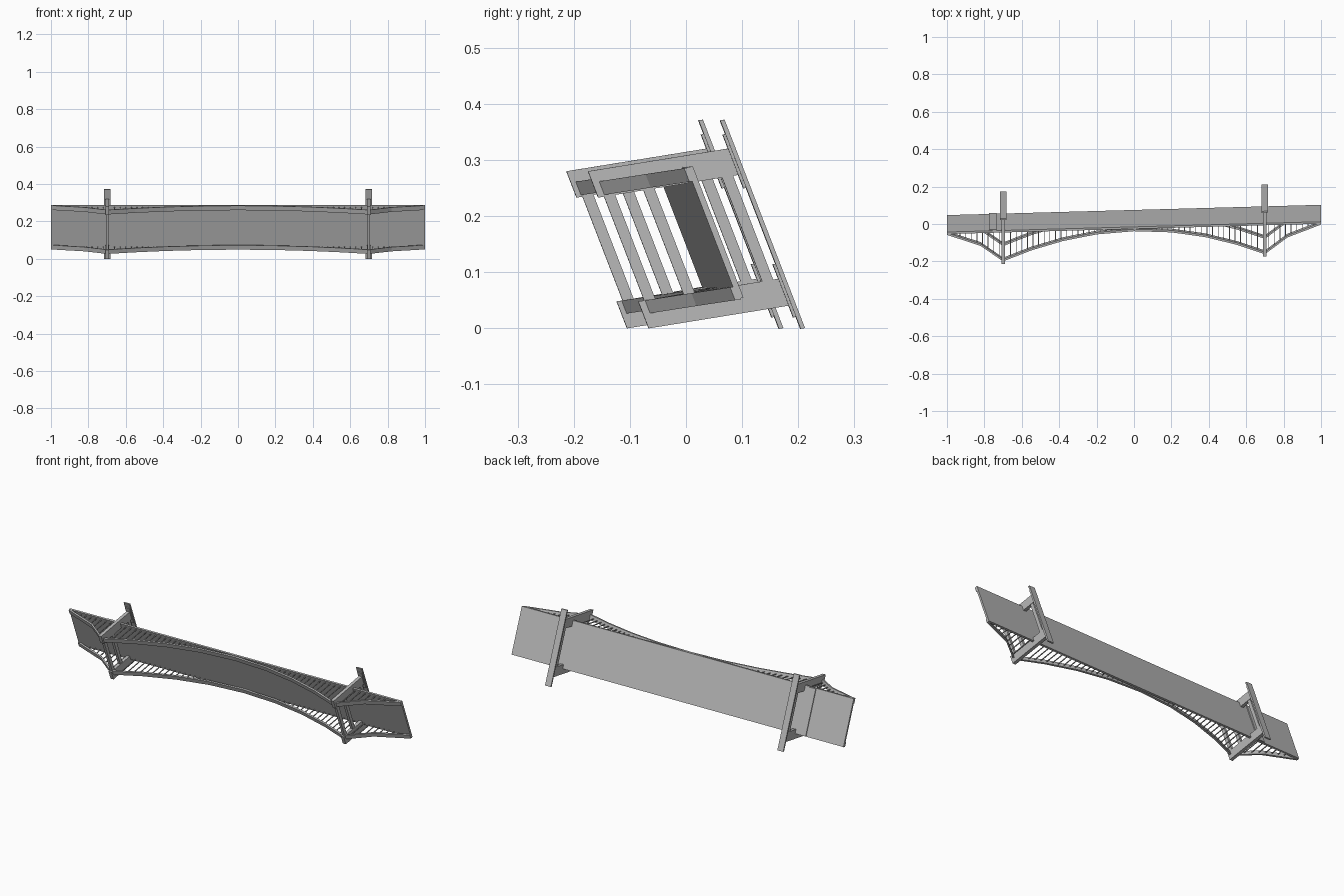
import bpy, bmesh
from mathutils import Vector

cube = bpy.data.objects.get("Cube")
if cube:
    bpy.data.objects.remove(cube)

grey = bpy.data.materials.new("concrete_grey")
grey.use_nodes = True
colour = (0.48, 0.48, 0.48, 1)
grey.diffuse_color = colour
grey.node_tree.nodes["Principled BSDF"].inputs["Base Color"].default_value = colour


# Skewed bridge frame: x along the span, u out of the roadway, h across it
def place(x, u, h):
    return Vector((x, 0.019 + 0.0275 * x - 0.386 * (h - 0.17) - 0.987 * u, h - 0.16 * u))


def add_box(bm, xs, us, hs):
    loft(bm, [(x, us) for x in xs], hs)


# Sweep a rectangular section along x; each station is (x, (u_low, u_high))
def loft(bm, stations, hs):
    rings = []
    for x, (lo, hi) in stations:
        corners = [(lo, hs[0]), (hi, hs[0]), (hi, hs[1]), (lo, hs[1])]
        rings.append([bm.verts.new(place(x, u, h)) for u, h in corners])
    for a, b in zip(rings, rings[1:]):
        for i in range(4):
            j = (i + 1) % 4
            bm.faces.new((a[i], a[j], b[j], b[i]))
    bm.faces.new(rings[0])
    bm.faces.new(rings[-1][::-1])


def finish(bm, name):
    bmesh.ops.recalc_face_normals(bm, faces=bm.faces)
    mesh = bpy.data.meshes.new(name)
    bm.to_mesh(mesh)
    bm.free()
    mesh.materials.append(grey)
    obj = bpy.data.objects.new(name, mesh)
    bpy.context.collection.objects.link(obj)


TOWER = 0.7
CABLE_TOP = 0.152
SIDES = {"right": (0.262, 0.286), "left": (0.051, 0.074)}
LEGS = {"right": (0.259, 0.306), "left": (0.026, 0.074)}
PADS = {"right": (0.235, 0.331), "left": (0.005, 0.1)}


# Height of the main cable above the roadway
def cable_height(x):
    x = abs(x)
    if x <= TOWER:
        return 0.008 + 0.144 * (x / TOWER) ** 2
    t = (1 - x) / (1 - TOWER)
    return CABLE_TOP * t - 0.11 * t * (1 - t)


# Roadway and the plate below it
bm = bmesh.new()
add_box(bm, (-1, 1), (-0.011, 0), (0.053, 0.287))
finish(bm, "deck")
bm = bmesh.new()
add_box(bm, (-0.775, -0.735), (-0.016, -0.01), (0.055, 0.285))
finish(bm, "deck_under_plate")

# Towers: legs, pads, cross beams and base plate
for end, cx in (("east", TOWER), ("west", -TOWER)):
    for side in LEGS:
        bm = bmesh.new()
        add_box(bm, (cx - 0.009, cx + 0.009), (-0.096, 0.1627), LEGS[side])
        finish(bm, f"{end}_{side}_leg")
        bm = bmesh.new()
        add_box(bm, (cx - 0.014, cx + 0.014), (-0.096, -0.09), PADS[side])
        finish(bm, f"{end}_{side}_pad")
    bm = bmesh.new()
    for u in (0.142, 0.071, -0.071):
        add_box(bm, (cx - 0.007, cx + 0.007), (u - 0.01, u + 0.01), (0.07, 0.262))
    finish(bm, f"{end}_cross_beams")
    bm = bmesh.new()
    add_box(bm, (cx - 0.0175, cx + 0.0175), (-0.103, -0.095), (-0.016, 0.3555))
    finish(bm, f"{end}_base_plate")

# Main cables and hangers
stops = [0, 0.2, 0.38, 0.55, TOWER, 0.82, 1]
stops = [-x for x in stops[:0:-1]] + stops
for side, hs in SIDES.items():
    bm = bmesh.new()
    loft(bm, [(x, (cable_height(x) - 0.006, cable_height(x) + 0.005)) for x in stops], hs)
    finish(bm, f"{side}_cable")
    bm = bmesh.new()
    mid = sum(hs) / 2
    for i in range(-32, 33):
        x = i * 0.03
        if abs(abs(x) - TOWER) > 0.012:
            add_box(bm, (x - 0.002, x + 0.002), (-0.002, cable_height(x)), (mid - 0.002, mid + 0.002))
    finish(bm, f"{side}_hangers")
